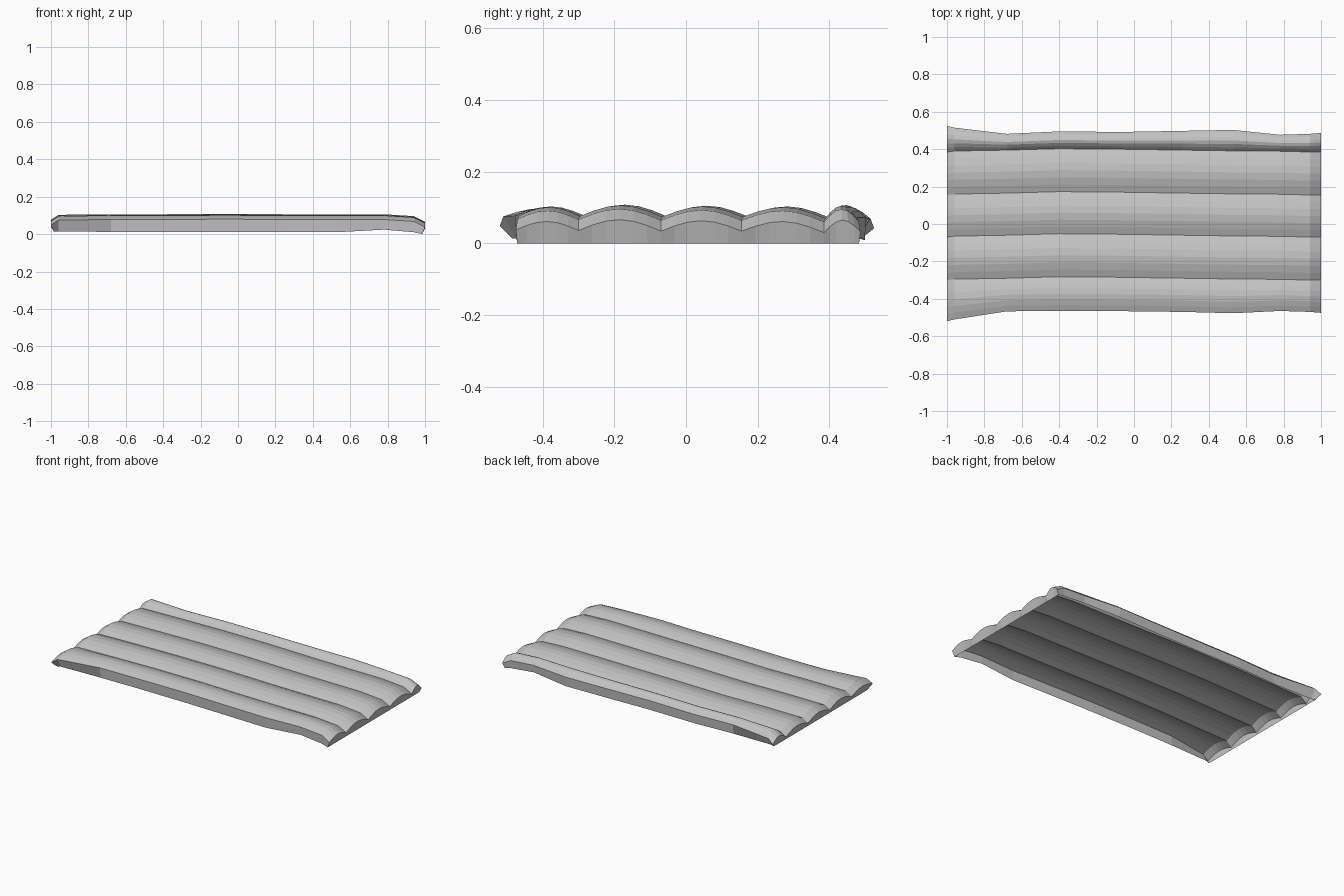
import bpy, bmesh
from math import sin, pi

cube = bpy.data.objects.get("Cube")
if cube:
    bpy.data.objects.remove(cube, do_unlink=True)

grey = bpy.data.materials.new("light_grey")
grey.use_nodes = True
colour = (0.55, 0.55, 0.55, 1)
grey.diffuse_color = colour
grey.node_tree.nodes["Principled BSDF"].inputs["Base Color"].default_value = colour

# Cross-sections along the length: x, front y, back y, crease shift, height shift, hem z
SECTIONS = [
    (-1.00, -0.520, 0.525, -0.010, -0.03, 0.014),
    (-0.96, -0.510, 0.515, -0.005, -0.003, 0.014),
    (-0.68, -0.467, 0.482, 0.000, 0.00, 0.012),
    (-0.40, -0.464, 0.495, 0.008, 0.00, 0.012),
    (-0.07, -0.466, 0.492, 0.005, 0.002, 0.012),
    (0.26, -0.470, 0.498, 0.000, 0.00, 0.010),
    (0.53, -0.477, 0.503, -0.004, 0.00, 0.010),
    (0.78, -0.465, 0.477, -0.006, 0.00, 0.024),
    (0.94, -0.470, 0.482, -0.010, -0.01, 0.010),
    (1.00, -0.475, 0.487, -0.010, -0.04, 0.000),
]
CREASES = [-0.29, -0.06, 0.165, 0.395]
EDGE_Z = [0.078, 0.076, 0.074, 0.074, 0.070, 0.072]
RISE = [0.024, 0.031, 0.029, 0.029, 0.034]
STEPS = 6


def section(x, front, back, shift, lift, hem):
    """Rounded folds between sharp creases, with a hem wall at each side."""
    ys = [front] + [c + shift for c in CREASES] + [back]
    pts = []
    for k in range(5):
        for s in range(STEPS):
            t = s / STEPS
            z = EDGE_Z[k] * (1 - t) + EDGE_Z[k + 1] * t + RISE[k] * sin(pi * t)
            pts.append((x, ys[k] * (1 - t) + ys[k + 1] * t, z + lift))
    pts.append((x, back, EDGE_Z[5] + lift))
    tuck = 0.035 if x < -0.9 else 0.004
    return [(x, front + tuck, hem)] + pts + [(x, back - tuck, hem)]


rows = [section(*s) for s in SECTIONS]


def end_hem(row):
    """Bottom edge of an end wall, tucked slightly inward."""
    low, high = row[0][1], row[-1][1]
    return [(x * 0.985, min(max(y, low), high), row[0][2]) for x, y, z in row]


hems = [end_hem(rows[0]), end_hem(rows[-1])]
for row, hem in zip((rows[0], rows[-1]), hems):
    row[0], row[-1] = hem[0], hem[-1]
rows = [hems[0]] + rows + [hems[1]]

# Folded panel: an open-bottomed shell
bm = bmesh.new()
grid = [[bm.verts.new(p) for p in row] for row in rows]
for a, b in zip(grid, grid[1:]):
    for j in range(len(a) - 1):
        bm.faces.new((a[j], b[j], b[j + 1], a[j + 1]))
bmesh.ops.remove_doubles(bm, verts=bm.verts[:], dist=0.0005)
bmesh.ops.dissolve_degenerate(bm, edges=bm.edges[:], dist=0.0005)

mesh = bpy.data.meshes.new("folded_panel")
bm.to_mesh(mesh)
bm.free()
mesh.materials.append(grey)
panel = bpy.data.objects.new("folded_panel", mesh)
bpy.context.collection.objects.link(panel)
